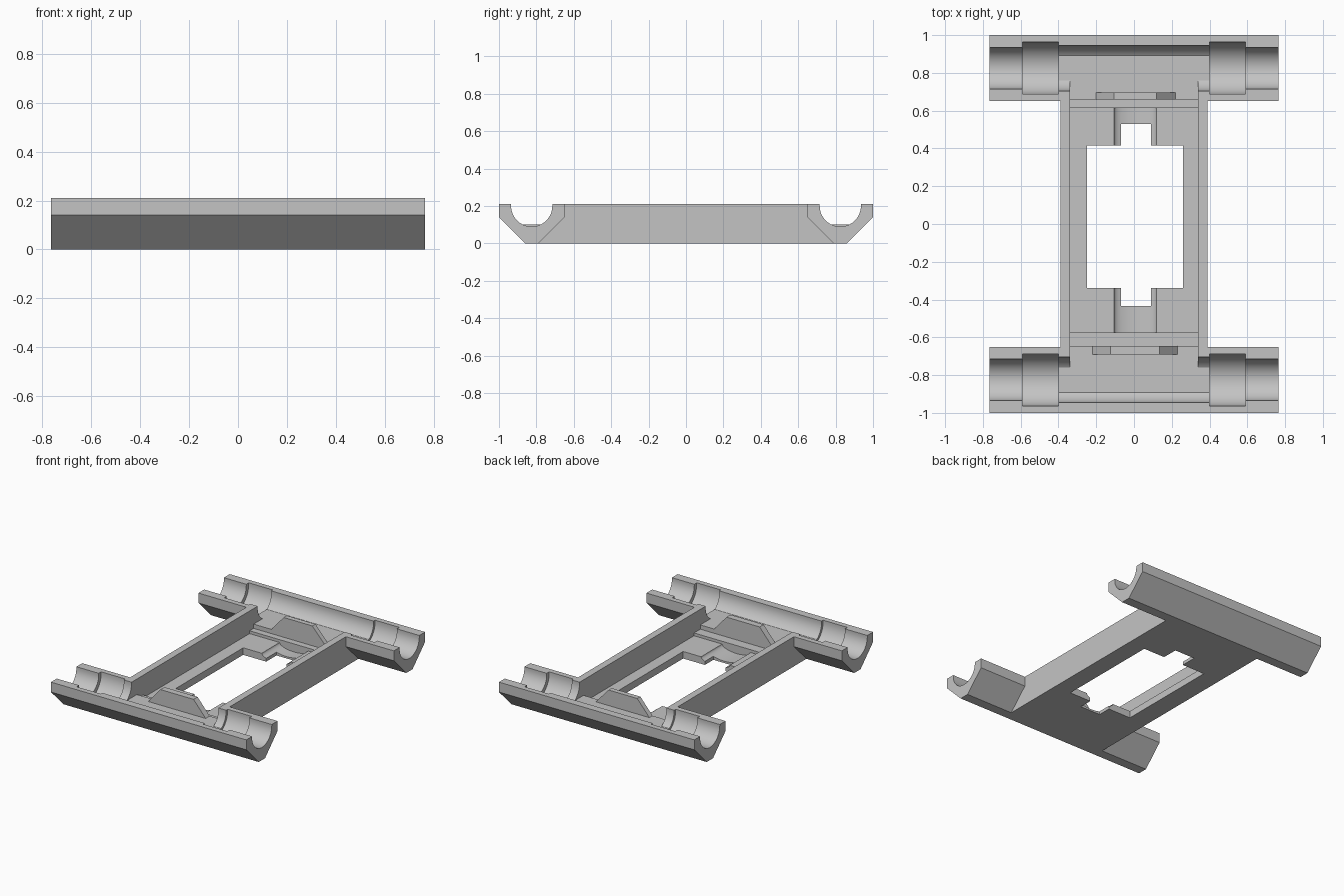
import bpy, bmesh, math
from mathutils import Vector

cube = bpy.data.objects.get("Cube")
if cube:
    bpy.data.objects.remove(cube, do_unlink=True)

grey = bpy.data.materials.new("plain grey")
grey.use_nodes = True
colour = (0.55, 0.55, 0.55, 1)
grey.diffuse_color = colour
grey.node_tree.nodes["Principled BSDF"].inputs["Base Color"].default_value = colour

TOP = 0.21       # rim height
FLOOR = 0.10     # cradle floor
STEP = 0.07      # ledge beside each cradle
FLANGE = 0.05    # thin frame around the window
BORE_Y, BORE_Z = 0.825, 0.20


def prism(name, points, start, length_vector):
    """Extrude a closed polygon of 3D points, offset by start."""
    bm = bmesh.new()
    face = bm.faces.new([bm.verts.new(Vector(p) + Vector(start)) for p in points])
    new = bmesh.ops.extrude_face_region(bm, geom=[face])["geom"]
    bmesh.ops.translate(bm, vec=length_vector,
                        verts=[v for v in new if isinstance(v, bmesh.types.BMVert)])
    bmesh.ops.recalc_face_normals(bm, faces=bm.faces)
    mesh = bpy.data.meshes.new(name)
    bm.to_mesh(mesh)
    bm.free()
    mesh.materials.append(grey)
    obj = bpy.data.objects.new(name, mesh)
    bpy.context.collection.objects.link(obj)
    return obj


def along_x(name, yz, x0, x1):
    return prism(name, [(0, y, z) for y, z in yz], (x0, 0, 0), (x1 - x0, 0, 0))


def along_y(name, xz, y0, y1):
    return prism(name, [(x, 0, z) for x, z in xz], (0, y0, 0), (0, y1 - y0, 0))


def box(name, x0, x1, y0, y1, z0, z1):
    return along_x(name, [(y0, z0), (y1, z0), (y1, z1), (y0, z1)], x0, x1)


def combine(target, other, operation):
    mod = target.modifiers.new(operation, "BOOLEAN")
    mod.operation, mod.object, mod.solver = operation, other, "EXACT"
    bpy.context.view_layer.objects.active = target
    bpy.ops.object.modifier_apply(modifier=mod.name)
    bpy.data.objects.remove(other, do_unlink=True)


def bore(side, radius, x0, x1, floor=0):
    """Open-topped round channel, optionally with a flat floor."""
    steps = 32
    arc = [(radius * math.cos(math.pi * (1 + i / steps)),
            BORE_Z + radius * math.sin(math.pi * (1 + i / steps))) for i in range(steps + 1)]
    if floor:
        half = math.sqrt(radius ** 2 - (BORE_Z - floor) ** 2)
        left = [p for p in arc if p[1] > floor and p[0] < 0]
        right = [p for p in arc if p[1] > floor and p[0] > 0]
        arc = left + [(-half, floor), (half, floor)] + right
    points = [(-radius, 0.3)] + arc + [(radius, 0.3)]
    return along_x("bore_cutter", [(side * BORE_Y + y, z) for y, z in points], x0, x1)


# Central block and the two chamfered cross bars
frame = box("cradle_frame", -0.39, 0.39, -0.8, 0.8, 0, TOP)
bar = [(1, TOP), (1, 0.14), (0.86, 0), (0.79, 0), (0.65, 0.14), (0.65, TOP)]
for s in (-1, 1):
    combine(frame, along_x("cross_bar", [(s * y, z) for y, z in bar], -0.765, 0.765), "UNION")

# Stepped bores along each bar
for s in (-1, 1):
    for e in (-1, 1):
        combine(frame, bore(s, 0.11, *sorted((e * 0.5, e * 0.9))), "DIFFERENCE")
        combine(frame, bore(s, 0.1375, *sorted((e * 0.40, e * 0.59))), "DIFFERENCE")
    combine(frame, bore(s, 0.12, -0.45, 0.45, FLOOR), "DIFFERENCE")

# Stepped pocket between the side walls, and the window
for y0, y1, z in ((-0.825, 0.825, FLOOR), (-0.645, 0.66, STEP), (-0.575, 0.615, FLANGE)):
    combine(frame, box("pocket_cutter", -0.34, 0.34, y0, y1, z, 0.3), "DIFFERENCE")
combine(frame, box("window_cutter", -0.25, 0.26, -0.34, 0.415, -0.1, 0.3), "DIFFERENCE")
combine(frame, box("notch_cutter", -0.07, 0.09, -0.435, 0.53, -0.1, 0.3), "DIFFERENCE")

# Shallow rounded troughs at both window ends
trough = [(0.0075 + 0.1125 * math.cos(math.pi * (1 + i / 20)),
           FLANGE + 0.001 + 0.038 * math.sin(math.pi * (1 + i / 20))) for i in range(21)]
trough = [(-0.105, 0.3)] + trough + [(0.12, 0.3)]
for y0, y1 in ((-0.575, -0.3), (0.4, 0.615)):
    combine(frame, along_y("trough_cutter", trough, y0, y1), "DIFFERENCE")

# Trapezoid stop tabs standing on the cradle floors
tabs = (("back_stop_tab", -0.20, 0.22, -0.105, 0.12, 0.66, 0.695),
        ("front_stop_tab", -0.22, 0.23, -0.125, 0.135, -0.69, -0.645))
for name, b0, b1, t0, t1, y0, y1 in tabs:
    along_y(name, [(b0, FLOOR), (b1, FLOOR), (t1, TOP), (t0, TOP)], y0, y1)

# Smooth the bores, keep the edges crisp
bpy.ops.object.select_all(action="DESELECT")
frame.select_set(True)
bpy.context.view_layer.objects.active = frame
bpy.ops.object.shade_smooth_by_angle(angle=math.radians(25))
